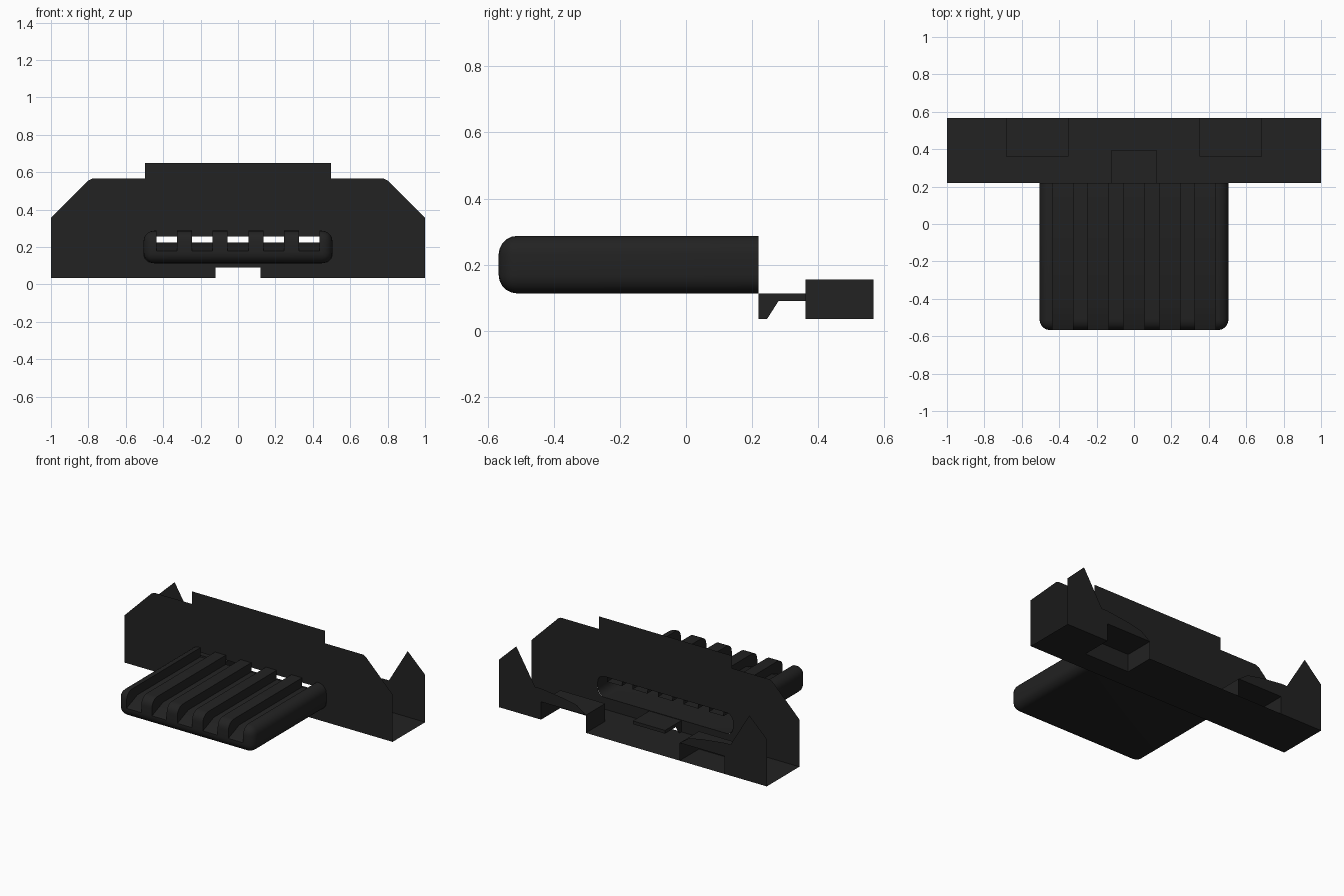
import bpy, bmesh, math

if "Cube" in bpy.data.objects:
    bpy.data.objects.remove(bpy.data.objects["Cube"])

dark = bpy.data.materials.new("near_black")
dark.diffuse_color = (0.016, 0.016, 0.016, 1)
dark.use_nodes = True
dark.node_tree.nodes["Principled BSDF"].inputs["Base Color"].default_value = dark.diffuse_color

YF, YB, Z0 = 0.22, 0.567, 0.035      # front sheet, back edge, underside


def finish(bm, name):
    me = bpy.data.meshes.new(name)
    bm.to_mesh(me)
    bm.free()
    ob = bpy.data.objects.new(name, me)
    bpy.context.collection.objects.link(ob)
    me.materials.append(dark)
    return ob


def sheets(name, polys):
    """One object made of flat single-sided polygons."""
    bm = bmesh.new()
    for pts in polys:
        bm.faces.new([bm.verts.new(p) for p in pts])
    bmesh.ops.triangulate(bm, faces=bm.faces[:])
    return finish(bm, name)


def box(bm, x0, x1, y0, y1, z0, z1):
    geo = bmesh.ops.create_cube(bm, size=1)
    for v in geo["verts"]:
        v.co = ((x0 + x1) / 2 + v.co.x * (x1 - x0),
                (y0 + y1) / 2 + v.co.y * (y1 - y0),
                (z0 + z1) / 2 + v.co.z * (z1 - z0))


def both_sides(half):
    """Close a right-hand outline by mirroring it across x = 0."""
    return half + [(-a, b) for a, b in reversed(half)]


def arc(cx, cz, r, a0, a1, n=8):
    return [(cx + r * math.cos(math.radians(a0 + (a1 - a0) * i / n)),
             cz + r * math.sin(math.radians(a0 + (a1 - a0) * i / n))) for i in range(n + 1)]


# Front sheet with the tongue opening
outer = both_sides([(0.12, 0.09), (0.12, Z0), (1, Z0), (1, 0.355), (0.80, 0.555),
                    (0.78, 0.565), (0.497, 0.565), (0.497, 0.65)])
hole = both_sides(arc(0.455, 0.165, 0.05, -90, 0) + arc(0.455, 0.205, 0.05, 0, 90))
bm = bmesh.new()
for loop in (outer, hole):
    vs = [bm.verts.new((x, YF, z)) for x, z in loop]
    for i, v in enumerate(vs):
        bm.edges.new((vs[i - 1], v))
bmesh.ops.triangle_fill(bm, edges=bm.edges[:], use_beauty=True, normal=(0, -1, 0))
finish(bm, "front_sheet")

# Bottom sheet, notched for the two back pockets and the centre latch
half = [(0.12, 0.40), (0.12, YF), (1, YF), (1, YB), (0.685, YB), (0.685, 0.362),
        (0.35, 0.362), (0.35, YB)]
sheets("bottom_sheet", [[(x, y, Z0) for x, y in both_sides(half)]])

# Back ears with a scooped top, and the raised pockets beside them
for s, side in ((1, "right"), (-1, "left")):
    ear = [(0.685, Z0), (1, Z0), (1, 0.355), (0.87, 0.48)]
    ear += arc(0.73, 0.385, 0.14, 0, -90)
    ear += [(0.685, 0.245)]
    lip = [(0.35, 0.155), (0.685, 0.155), (0.685, 0.245), (0.52, 0.225), (0.42, 0.205)]
    sheets(side + "_back_ear", [[(s * x, YB, z) for x, z in p] for p in (ear, lip)])
    a, b, y, t = s * 0.35, s * 0.685, 0.362, 0.155
    sheets(side + "_pocket", [
        [(a, y, t), (b, y, t), (b, YB, t), (a, YB, t)],
        [(a, y, Z0), (b, y, Z0), (b, y, t), (a, y, t)],
        [(a, y, Z0), (a, YB, Z0), (a, YB, t), (a, y, t)],
        [(b, y, Z0), (b, YB, Z0), (b, YB, t), (b, y, t)]])

# Centre latch: thin tab with a bent cheek on each side
bm = bmesh.new()
box(bm, -0.12, 0.12, YF, 0.395, 0.09, 0.112)
finish(bm, "centre_latch")
cheek = [(YF, Z0), (0.245, Z0), (0.245, 0.07), (0.255, 0.083), (0.28, 0.09), (YF, 0.09)]
sheets("latch_cheeks", [[(x, y, z) for y, z in cheek] for x in (-0.12, 0.12)])

# Tongue: rounded bar, open at the back
bm = bmesh.new()
box(bm, -0.505, 0.505, -0.567, YF, 0.113, 0.287)
edges = [e for e in bm.edges if not all(v.co.y > YF - 0.01 for v in e.verts)]
bmesh.ops.bevel(bm, geom=edges, offset=0.056, segments=5, profile=0.5, affect='EDGES')
bmesh.ops.recalc_face_normals(bm, faces=bm.faces[:])
tongue = finish(bm, "ribbed_tongue")

# Five grooves that slope down at the tip
bm = bmesh.new()
groove = [(0.3, 0.4), (-0.7, 0.4), (-0.7, 0.125), (-0.45, 0.225), (0.3, 0.225)]
for i in range(-2, 3):
    f = bm.faces.new([bm.verts.new((i * 0.19 - 0.055, y, z)) for y, z in groove])
    ext = bmesh.ops.extrude_face_region(bm, geom=[f])["geom"]
    bmesh.ops.translate(bm, vec=(0.11, 0, 0),
                        verts=[g for g in ext if isinstance(g, bmesh.types.BMVert)])
bmesh.ops.recalc_face_normals(bm, faces=bm.faces[:])
cutter = finish(bm, "groove_cutter")
cutter.hide_render = True

mod = tongue.modifiers.new("grooves", 'BOOLEAN')
mod.operation = 'DIFFERENCE'
mod.solver = 'EXACT'
mod.object = cutter
bpy.context.view_layer.objects.active = tongue
tongue.select_set(True)
bpy.ops.object.modifier_apply(modifier=mod.name)
bpy.data.objects.remove(cutter)

# Remove the back cap so the tongue is hollow behind the opening
bm = bmesh.new()
bm.from_mesh(tongue.data)
caps = [f for f in bm.faces if all(v.co.y > YF - 0.002 for v in f.verts)]
bmesh.ops.delete(bm, geom=caps, context='FACES')
bm.to_mesh(tongue.data)
bm.free()
bpy.ops.object.shade_smooth_by_angle(angle=math.radians(35))
